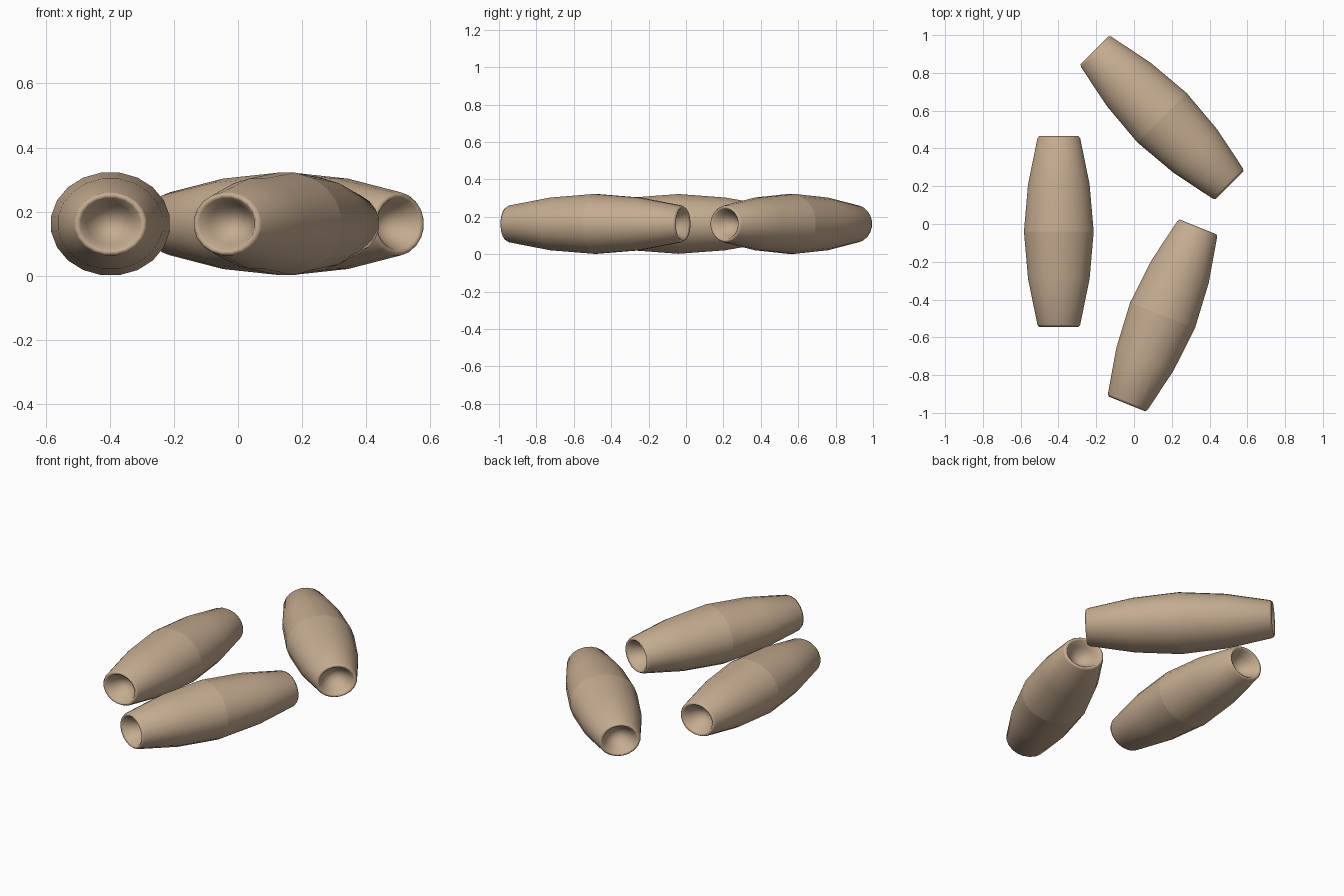
import bpy, bmesh
from math import sin, cos, pi, radians

if "Cube" in bpy.data.objects:
    bpy.data.objects.remove(bpy.data.objects["Cube"], do_unlink=True)

SIDES = 20
FLATTEN = 0.865          # height of the cross-section relative to its width
CENTRE_Z = 0.162

clay = bpy.data.materials.new("tan_clay")
clay.use_nodes = True
colour = (0.56, 0.41, 0.28, 1)
clay.diffuse_color = colour
bsdf = clay.node_tree.nodes["Principled BSDF"]
bsdf.inputs["Base Color"].default_value = colour
bsdf.inputs["Roughness"].default_value = 0.8

# Half profile as (distance along bead, radius): belly, rim, then dimple
half = [(0.25, 0.165), (0.492, 0.115), (0.505, 0.106), (0.497, 0.094),
        (0.46, 0.074), (0.43, 0.05), (0.415, 0.025)]
profile = [(-y, r) for y, r in reversed(half)] + [(0, 0.187)] + half
TIP = 0.41


def bead_mesh():
    bm = bmesh.new()
    rings = []
    for y, r in profile:
        angles = [2 * pi * (i + 0.5) / SIDES for i in range(SIDES)]
        rings.append([bm.verts.new((r * cos(a), y, r * FLATTEN * sin(a)))
                      for a in angles])
    # Skin between neighbouring rings
    for a, b in zip(rings, rings[1:]):
        for i in range(SIDES):
            j = (i + 1) % SIDES
            bm.faces.new((a[i], b[i], b[j], a[j]))
    # Close the bottom of each dimple
    for ring, y in ((rings[0], -TIP), (rings[-1], TIP)):
        tip = bm.verts.new((0, y, 0))
        for i in range(SIDES):
            bm.faces.new((ring[i], ring[(i + 1) % SIDES], tip))
    bmesh.ops.recalc_face_normals(bm, faces=bm.faces)
    for f in bm.faces:
        f.smooth = True
    # Crisp seam around the belly
    for e in bm.edges:
        if all(abs(v.co.y) < 1e-5 for v in e.verts):
            e.smooth = False
    mesh = bpy.data.meshes.new("barrel_bead")
    bm.to_mesh(mesh)
    bm.free()
    mesh.materials.append(clay)
    return mesh


mesh = bead_mesh()
for name, x, y, turn in (("right_bead", -0.398, -0.04, 0),
                         ("back_bead", 0.148, 0.563, 45),
                         ("front_bead", 0.151, -0.484, -21.9)):
    bead = bpy.data.objects.new(name, mesh)
    bead.location = (x, y, CENTRE_Z)
    bead.rotation_euler.z = radians(turn)
    bpy.context.collection.objects.link(bead)
